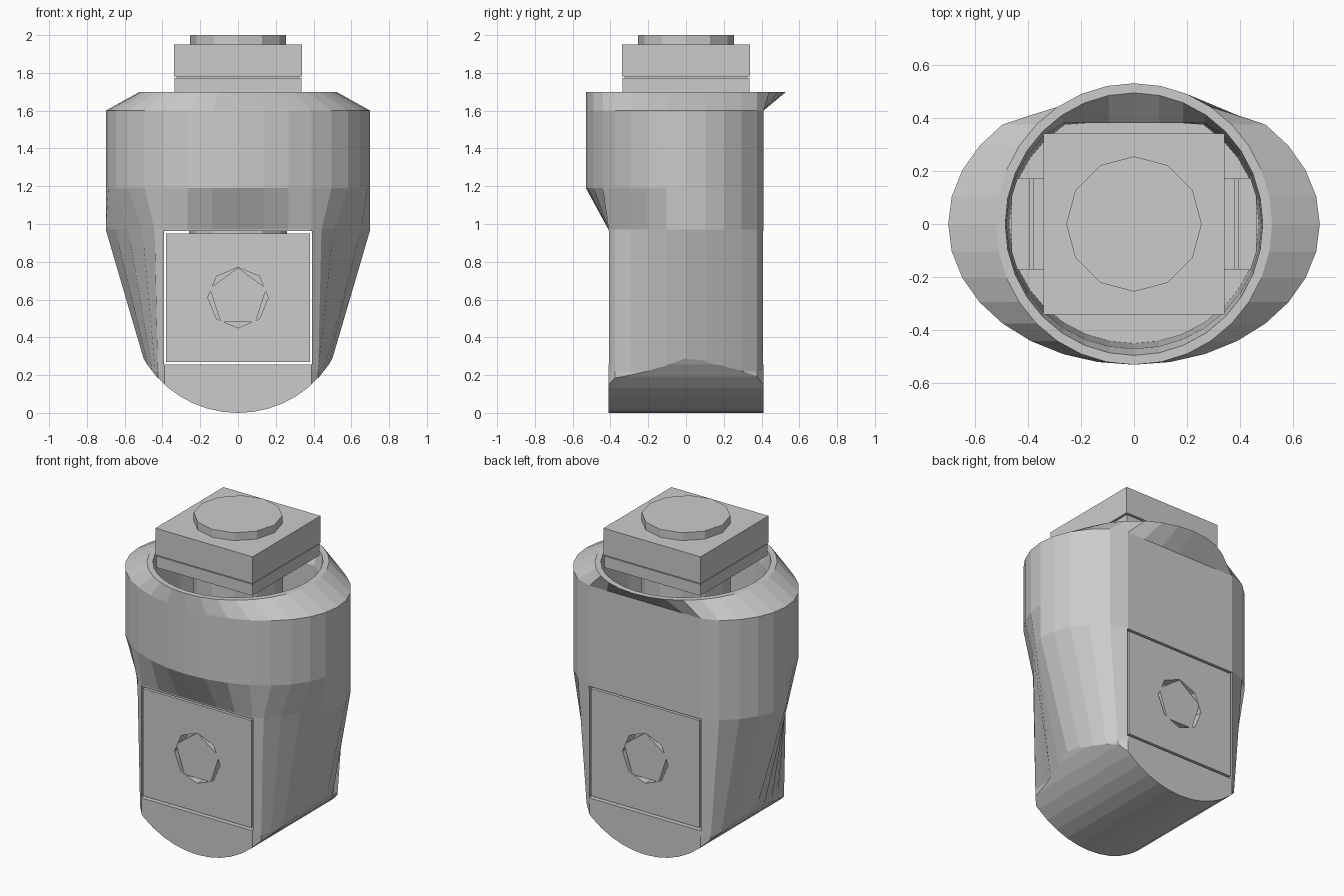
import bpy, bmesh, math

if "Cube" in bpy.data.objects:
    bpy.data.objects.remove(bpy.data.objects["Cube"])

N = 32


def finish(name, bm, hidden=False):
    bmesh.ops.recalc_face_normals(bm, faces=bm.faces[:])
    me = bpy.data.meshes.new(name)
    bm.to_mesh(me)
    bm.free()
    ob = bpy.data.objects.new(name, me)
    bpy.context.collection.objects.link(ob)
    ob.hide_render = hidden
    ob.hide_viewport = False
    return ob


def loft(name, rings, hidden=False):
    bm = bmesh.new()
    vs = [[bm.verts.new(p) for p in r] for r in rings]
    n = len(vs[0])
    for a, b in zip(vs, vs[1:]):
        for i in range(n):
            bm.faces.new((a[i], a[(i + 1) % n], b[(i + 1) % n], b[i]))
    bm.faces.new(vs[0][::-1])
    bm.faces.new(vs[-1])
    return finish(name, bm, hidden)


def box(name, x, y, z, hidden=False):
    def ring(h):
        return [(x[i], y[j], h) for i, j in ((0, 0), (1, 0), (1, 1), (0, 1))]
    return loft(name, [ring(z[0]), ring(z[1])], hidden)


def disc(name, r, z0, z1, n, hidden=False):
    return loft(name, [[(r * math.cos(math.tau * i / n), r * math.sin(math.tau * i / n), z)
                        for i in range(n)] for z in (z0, z1)], hidden)


def disc_y(name, r, y0, y1, zc, n, hidden=False):
    return loft(name, [[(r * math.sin(math.tau * i / n), y, zc + r * math.cos(math.tau * i / n))
                        for i in range(n)] for y in (y0, y1)], hidden)


def ellipse(a, b, z, ymin=-9, ymax=9):
    out = []
    for i in range(N):
        t = math.tau * i / N
        out.append((a * math.cos(t), min(ymax, max(ymin, b * math.sin(t))), z))
    return out


def lower(a, z):
    # flat front and back, side bulge growing with height
    out = []
    for x, y, _ in ellipse(0.70, 0.53, z, -0.41, 0.41):
        if abs(x) > 0.42:
            s = (a - 0.42) / 0.28
            if y < 0:
                s *= math.sqrt(max(0, 1 + y / 0.41))
            x = math.copysign(0.42 + (abs(x) - 0.42) * s, x)
        out.append((x, y, z))
    return out


def boolean(ob, cutter, op='DIFFERENCE'):
    m = ob.modifiers.new(op, 'BOOLEAN')
    m.operation, m.object, m.solver = op, cutter, 'EXACT'
    bpy.context.view_layer.objects.active = ob
    bpy.ops.object.modifier_apply(modifier=m.name)
    bpy.data.objects.remove(cutter)


# main housing: tapered lower block growing into an oval collar
body = loft("housing", [
    lower(0.42, -0.05), lower(0.48, 0.22), lower(0.70, 0.97),
    ellipse(0.70, 0.53, 1.19, ymax=0.41),
    ellipse(0.70, 0.53, 1.60, ymax=0.41),
    ellipse(0.52, 0.53, 1.70)])

# rounded underside
R = 0.58
arc = [(R * math.sin(math.radians(a)), R - R * math.cos(math.radians(a)))
       for a in range(-64, 65, 8)]
prof = [(-1, 2)] + [(-1, arc[0][1])] + arc + [(1, arc[-1][1]), (1, 2)]
boolean(body, loft("round_cutter", [[(x, y, z) for x, z in prof] for y in (-1, 1)], True),
        'INTERSECT')

# collar cavity, inner slot and square through-hole
boolean(body, loft("cavity_cutter", [
    ellipse(0.47, 0.45, 1.15, ymax=0.38), ellipse(0.48, 0.47, 1.60, ymax=0.38),
    ellipse(0.485, 0.495, 1.701), ellipse(0.485, 0.495, 1.80)], True))
boolean(body, box("slot_cutter", (-0.46, 0.46), (-0.17, 0.17), (0.40, 1.3), True))
boolean(body, box("pin_cutter", (-0.392, 0.392), (-1, 1), (0.255, 0.962), True))

# square cross pin with a recessed plug at each end
pin = box("cross_pin", (-0.38, 0.38), (-0.408, 0.408), (0.27, 0.95))
for s, label in ((-1, "front"), (1, "back")):
    boolean(pin, disc_y("hole_cutter", 0.16, s * 0.33, s * 0.5, 0.61, 8, True))
    disc_y(label + "_plug", 0.158, s * 0.32, s * 0.405, 0.61, 5)

# neck, square head in two layers and round cap
disc("neck", 0.26, 0.90, 1.72, 12)
box("head_base", (-0.335, 0.335), (-0.335, 0.335), (1.70, 1.772))
box("head_core", (-0.325, 0.325), (-0.325, 0.325), (1.76, 1.80))
box("head", (-0.34, 0.34), (-0.34, 0.34), (1.78, 1.95))
disc("cap", 0.255, 1.94, 2.0, 12)
